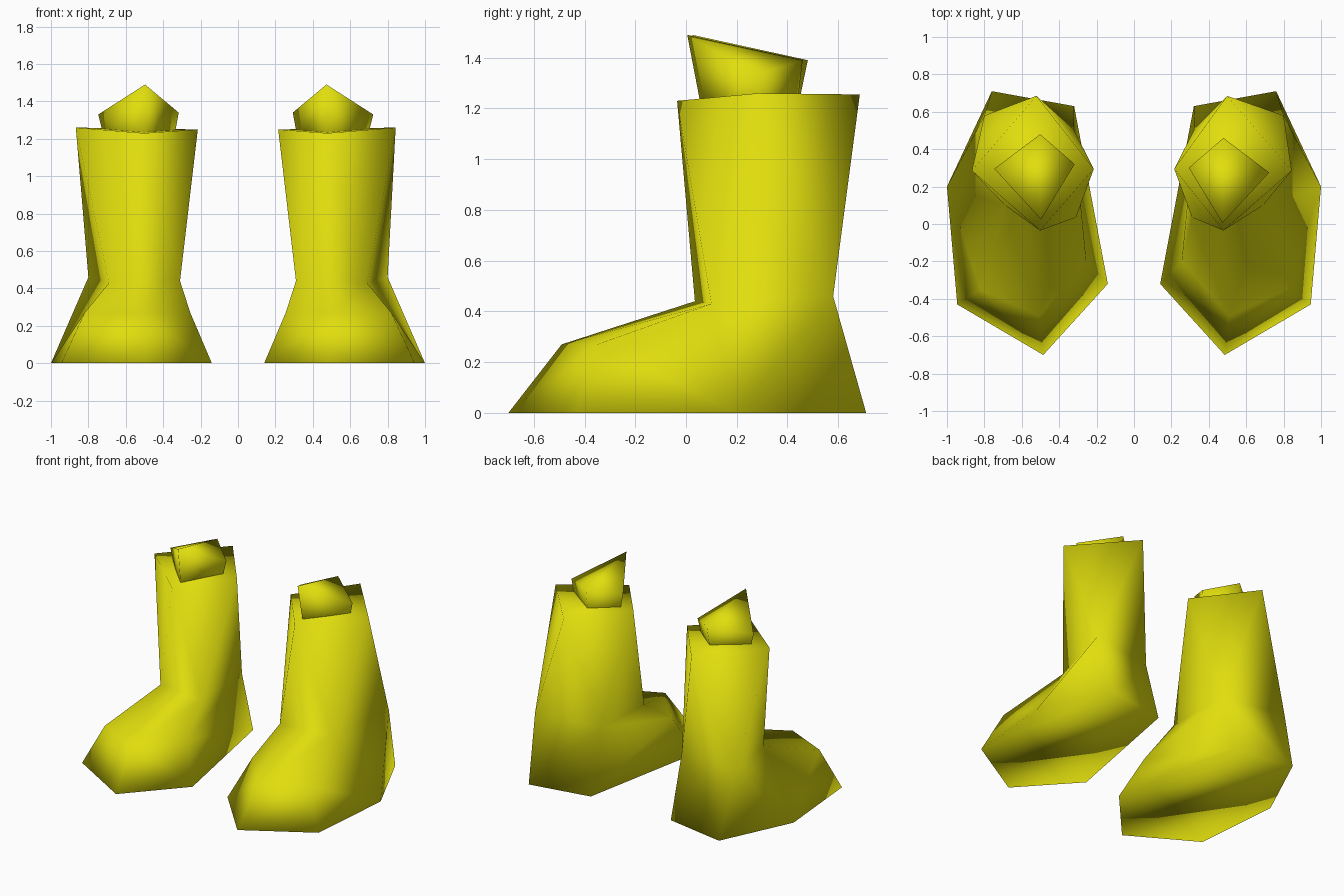
import bpy, bmesh

if "Cube" in bpy.data.objects:
    bpy.data.objects.remove(bpy.data.objects["Cube"])

yellow = bpy.data.materials.new("yellow")
yellow.diffuse_color = (0.75, 0.73, 0.004, 1)
yellow.use_nodes = True
yellow.node_tree.nodes["Principled BSDF"].inputs["Base Color"].default_value = yellow.diffuse_color


def shell(name, points, faces, side):
    """Closed smooth shell whose faces look inward; side -1 mirrors it."""
    bm = bmesh.new()
    v = {k: bm.verts.new((x * side, y, z)) for k, (x, y, z) in points.items()}
    for names in faces:
        bm.faces.new([v[k] for k in names.split()])
    bmesh.ops.recalc_face_normals(bm, faces=bm.faces)
    bmesh.ops.reverse_faces(bm, faces=bm.faces)
    for f in bm.faces:
        f.smooth = True
    me = bpy.data.meshes.new(name)
    bm.to_mesh(me)
    bm.free()
    me.materials.append(yellow)
    ob = bpy.data.objects.new(name, me)
    bpy.context.collection.objects.link(ob)


# Corner letters: F front, O outer, B back, I inner.
# Prefixes: s sole, t toe top, a ankle, r shaft rim
boot = {
    "sF": (.485, -.70, 0), "sOF": (.945, -.43, 0), "sO": (1.0, .20, 0),
    "sOB": (.76, .71, 0), "sIB": (.32, .63, 0), "sI": (.14, -.32, 0),
    "tF": (.51, -.49, .27), "tOF": (.82, -.35, .27), "tI": (.255, -.20, .27),
    "aOF": (.69, .10, .43), "aOB": (.80, .58, .46),
    "aIB": (.325, .51, .45), "aIF": (.31, .035, .44),
}
boot_faces = [
    "sF sOF sO sOB sIB sI",                                  # sole
    "sF sOF tOF tF", "sI sF tF tI",                          # toe cap
    "tF tOF aOF aIF", "tF aIF tI",                           # foot top
    "sOF sO tOF", "sO aOF tOF", "sO aOB aOF",                # outer side
    "sO sOB aOB", "sOB sIB aIB aOB",                         # heel
    "sIB sI tI", "sIB tI aIB", "tI aIF aIB",                 # inner side
    "aOF aOB rO", "aOB aIB rB", "aIB aIF rI", "aIF aOF rF",  # shaft
    "rF rO aOF", "rO rB aOB", "rB rI aIB", "rI rF aIF",
    "rF rO rB", "rF rB rI",                                  # shaft top
]

# Leg stub: b base ring, t slanted top with a front-to-back ridge
stub_faces = ["bF bO tO tF", "bO bB tB tO", "bB bI tI tB", "bI bF tF tI",
              "tF tO tB", "tF tB tI", "bF bI bB bO"]

for side, word in ((-1, "left"), (1, "right")):
    d, e = -.012 * side, -.01 * side     # the two legs differ slightly
    rim = {"rF": (.49 + d, -.035, 1.23), "rO": (.855 + d, .285, 1.26),
           "rB": (.51 + d, .685, 1.255), "rI": (.215, .295, 1.25)}
    stub = {"bF": (.49 + d, .07, 1.15), "bO": (.69 + d, .29, 1.15),
            "bB": (.49 + d, .43, 1.15), "bI": (.34 + d, .30, 1.15),
            "tF": (.485 + d, .015 + e, 1.49), "tO": (.735 + d, .285 + e, 1.33),
            "tB": (.49 + d, .47 + e, 1.39), "tI": (.305 + d, .31 + e, 1.34)}
    shell(word + "_boot", {**boot, **rim}, boot_faces, side)
    shell(word + "_leg_stub", stub, stub_faces, side)
